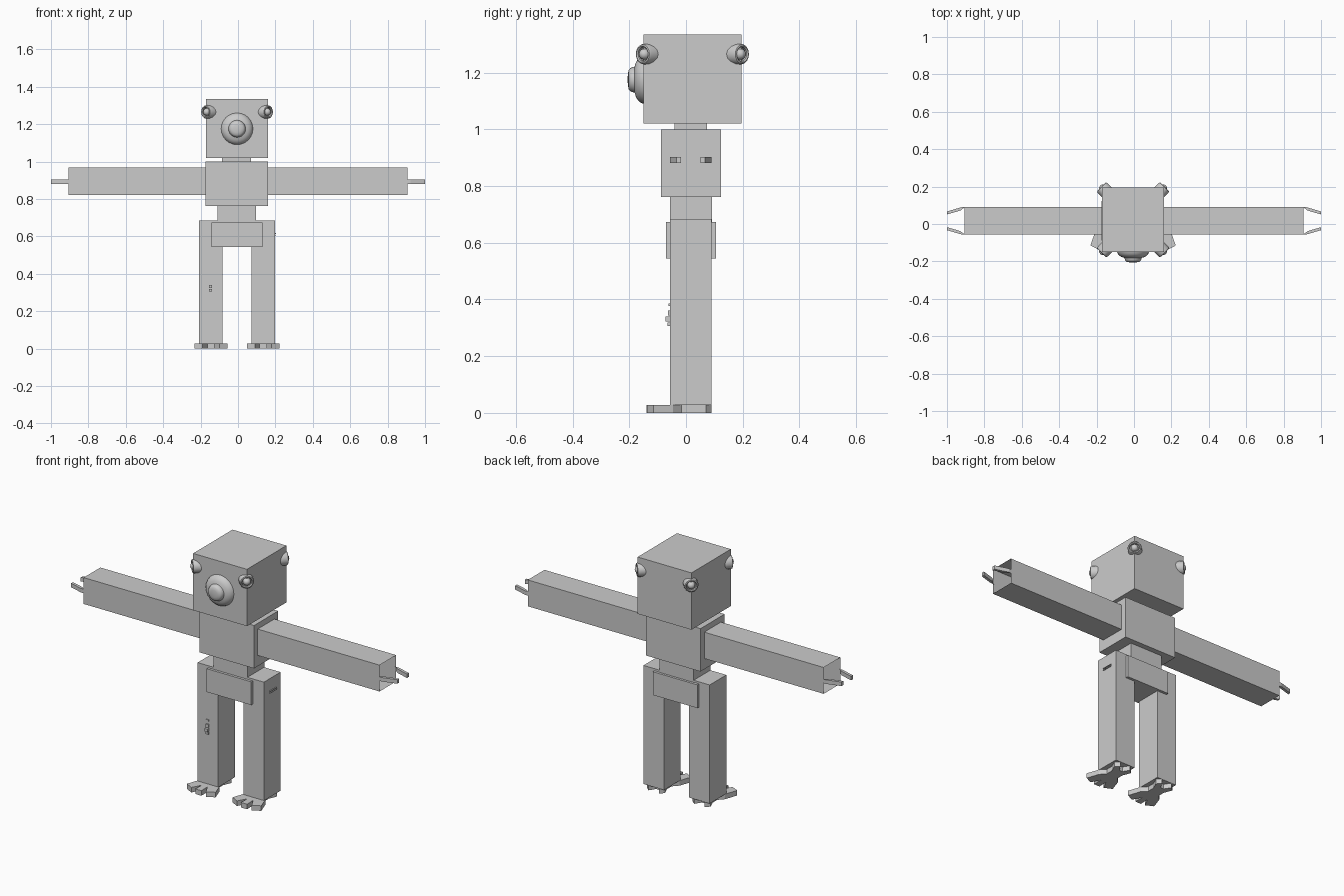
import bpy, bmesh, math
from mathutils import Vector, Matrix

old = bpy.data.objects.get("Cube")
if old:
    bpy.data.objects.remove(old, do_unlink=True)

grey = bpy.data.materials.new("plain_grey")
grey.use_nodes = True
grey.diffuse_color = (0.6, 0.6, 0.6, 1)
grey.node_tree.nodes["Principled BSDF"].inputs["Base Color"].default_value = (0.6, 0.6, 0.6, 1)

CX = -0.005  # centre line of the body


def finish(name, bm, smooth=False):
    bmesh.ops.recalc_face_normals(bm, faces=bm.faces)
    mesh = bpy.data.meshes.new(name)
    bm.to_mesh(mesh)
    bm.free()
    mesh.materials.append(grey)
    obj = bpy.data.objects.new(name, mesh)
    bpy.context.collection.objects.link(obj)
    if smooth:
        bpy.ops.object.select_all(action="DESELECT")
        obj.select_set(True)
        bpy.context.view_layer.objects.active = obj
        bpy.ops.object.shade_smooth_by_angle(angle=math.radians(35))
    return obj


def box(name, x, y, z, open_side=None):
    """Box from ranges; the face pointing along open_side is left out."""
    bm = bmesh.new()
    bmesh.ops.create_cube(bm, size=1)
    for v in bm.verts:
        v.co = [r[0] if c < 0 else r[1] for c, r in zip(v.co, (x, y, z))]
    bm.normal_update()
    if open_side:
        ends = [f for f in bm.faces if f.normal.dot(Vector(open_side)) > 0.9]
        bmesh.ops.delete(bm, geom=ends, context="FACES")
    return finish(name, bm)


def prism(name, outline, z0, z1):
    """Flat outline extruded upward."""
    bm = bmesh.new()
    face = bm.faces.new([bm.verts.new((x, y, z0)) for x, y in outline])
    new = bmesh.ops.extrude_face_region(bm, geom=[face])["geom"]
    bmesh.ops.translate(bm, vec=(0, 0, z1 - z0),
                        verts=[g for g in new if isinstance(g, bmesh.types.BMVert)])
    return finish(name, bm)


def lathe(name, profile, centre, axis, steps=24):
    """Revolve (radius, height) points, then aim the height along axis."""
    bm = bmesh.new()
    verts = [bm.verts.new((r, 0, h)) for r, h in profile]
    edges = [bm.edges.new(pair) for pair in zip(verts, verts[1:])]
    bmesh.ops.spin(bm, geom=verts + edges, cent=(0, 0, 0), axis=(0, 0, 1),
                   angle=math.tau, steps=steps)
    bmesh.ops.remove_doubles(bm, verts=bm.verts, dist=0.0002)
    turn = Vector((0, 0, 1)).rotation_difference(Vector(axis)).to_matrix().to_4x4()
    bm.transform(Matrix.Translation(centre) @ turn)
    return finish(name, bm, smooth=True)


# Head, neck and body blocks
box("head", (-0.17, 0.16), (-0.15, 0.195), (1.02, 1.335))
box("neck", (-0.085, 0.07), (-0.04, 0.074), (0.99, 1.03))
box("torso", (-0.175, 0.16), (-0.088, 0.123), (0.762, 1.0))
box("waist", (-0.11, 0.097), (-0.056, 0.092), (0.66, 0.77))
box("pelvis", (-0.143, 0.13), (-0.07, 0.105), (0.544, 0.673))

# Round stepped nose
lathe("nose", [(0.085, 0), (0.081, 0.01), (0.072, 0.02), (0.06, 0.027), (0.046, 0.031),
               (0.044, 0.038), (0.041, 0.046), (0.034, 0.052), (0.02, 0.055), (0, 0.056)],
      (CX, -0.15, 1.175), (0, -1, 0))

# A ringed eye on each upright edge of the head
for x, sx, side in ((-0.17, -1, "right"), (0.16, 1, "left")):
    for y, sy, end in ((-0.15, -1, "front"), (0.195, 1, "back")):
        lathe(f"{end}_{side}_eye",
              [(0.037, -0.06), (0.037, -0.004), (0.034, 0.004), (0.029, 0.006), (0.025, 0.002),
               (0.025, -0.008), (0.02, -0.008), (0.018, 0.004), (0.011, 0.012), (0, 0.015)],
              (x, y, 1.265), (sx, sy, 0), 16)

# Limbs, mirrored by sign
for s, side in ((-1, "right"), (1, "left")):
    inner, outer = (0.15, 0.907)
    box(f"{side}_arm", sorted((s * inner, s * outer)), (-0.056, 0.09), (0.822, 0.968), (s, 0, 0))
    # Two bent fingers per hand
    for t, which in ((-1, "front"), (1, "back")):
        path = [(0.9, 0.07), (0.909, 0.07), (0.928, 0.055), (1.0, 0.034),
                (1.0, 0.05), (0.922, 0.073), (0.909, 0.073 + 0.0), (0.9, 0.073)]
        prism(f"{side}_{which}_finger", [(s * x, 0.017 + t * y) for x, y in path], 0.881, 0.903)

    leg = CX + s * 0.14
    box(f"{side}_leg", (leg - 0.063, leg + 0.063), (-0.056, 0.09), (0.027, 0.684))
    # Splayed foot with three toes and two heel claws
    half = [(0.019, -0.14), (0.017, -0.085), (0.045, -0.137), (0.088, -0.115), (0.064, -0.045),
            (0.036, -0.015), (0.036, 0.025), (0.055, 0.07), (0.032, 0.09), (0.01, 0.055)]
    outline = half + [(-x, y) for x, y in reversed(half)]
    prism(f"{side}_foot", [(leg + x, y) for x, y in outline], 0, 0.028)

# Small buttons on the right shin
for z, h, depth in ((0.381, 0.005, 0.005), (0.352, 0.009, 0.007), (0.331, 0.008, 0.016), (0.312, 0.006, 0.009)):
    box("shin_button", (-0.155, -0.138), (-0.056 - depth, -0.05), (z - h, z + h))

# Thin double strip on the outer left thigh
for z in (0.606, 0.615):
    box("thigh_strip", (0.19, 0.203), (-0.008, 0.053), (z - 0.002, z + 0.002))
